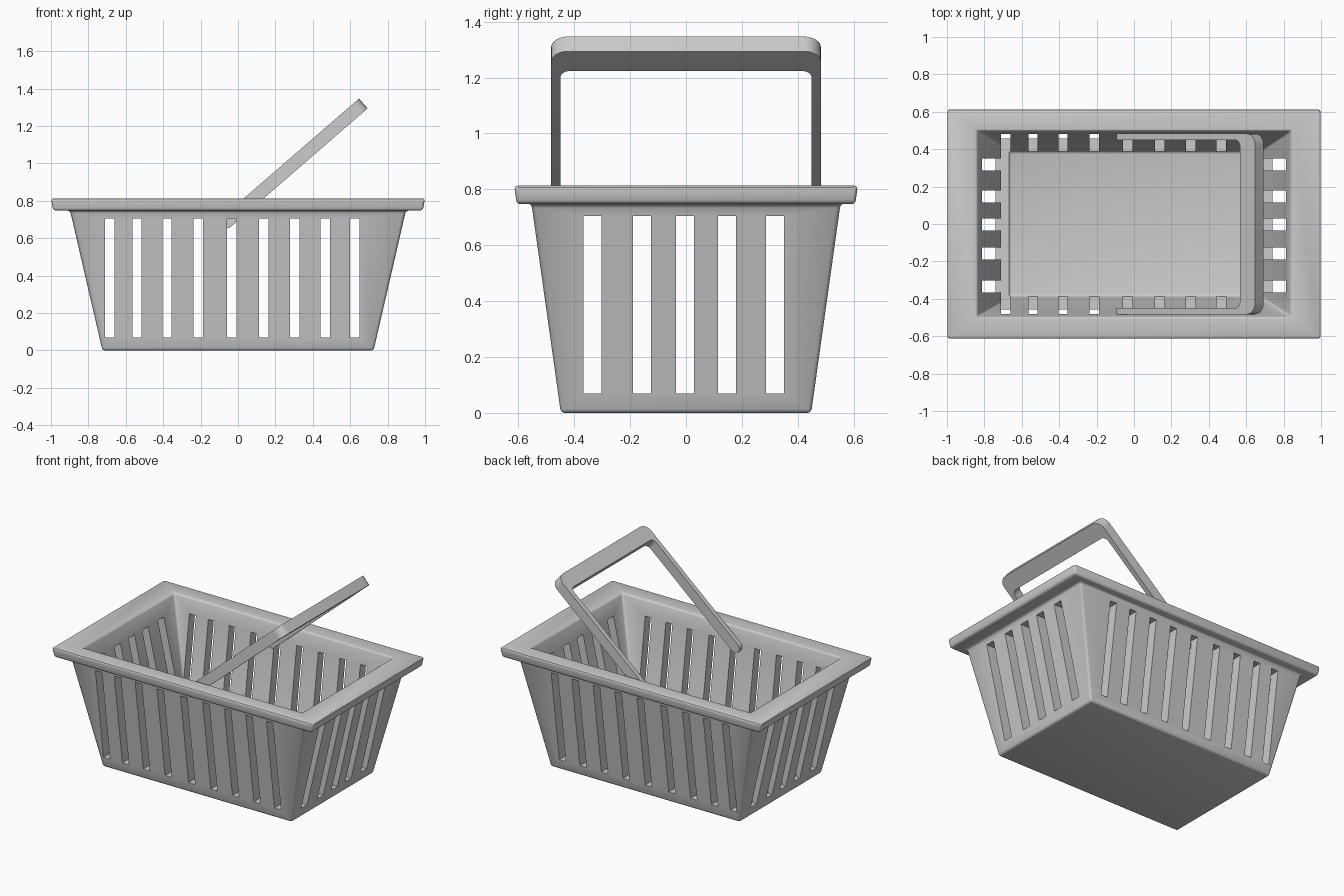
import bpy, bmesh
from math import sin, cos, pi, radians
from mathutils import Matrix, Vector

if "Cube" in bpy.data.objects:
    bpy.data.objects.remove(bpy.data.objects["Cube"])


def make_object(name, bm):
    bmesh.ops.recalc_face_normals(bm, faces=bm.faces)
    mesh = bpy.data.meshes.new(name)
    bm.to_mesh(mesh)
    bm.free()
    obj = bpy.data.objects.new(name, mesh)
    bpy.context.collection.objects.link(obj)
    return obj


def add_bevel(obj, width, segments):
    mod = obj.modifiers.new("Bevel", "BEVEL")
    mod.width, mod.segments = width, segments
    mod.limit_method, mod.angle_limit = "ANGLE", radians(30)


def finish(obj):
    # apply modifiers, then smooth shade with sharp edges kept
    bpy.ops.object.select_all(action="DESELECT")
    obj.select_set(True)
    bpy.context.view_layer.objects.active = obj
    for mod in list(obj.modifiers):
        bpy.ops.object.modifier_apply(modifier=mod.name)
    bpy.ops.object.shade_smooth_by_angle(angle=radians(30))


def slot_cutter(name, boxes):
    bm = bmesh.new()
    for centre, size in boxes:
        mat = Matrix.Translation(centre) @ Matrix.Diagonal((*size, 1))
        bmesh.ops.create_cube(bm, size=1, matrix=mat)
    obj = make_object(name, bm)
    obj.hide_render = True
    return obj


# basket shell: rectangular rings from outer bottom, over the rim, to inner floor
rings = [(0.725, 0.448, 0), (0.898, 0.553, 0.748), (0.988, 0.606, 0.748),
         (1.0, 0.615, 0.813), (0.838, 0.498, 0.813), (0.668, 0.388, 0.06)]
bm = bmesh.new()
loops = [[bm.verts.new((sx * hx, sy * hy, z))
          for sx, sy in ((-1, -1), (1, -1), (1, 1), (-1, 1))] for hx, hy, z in rings]
for a, b in zip(loops, loops[1:]):
    for i in range(4):
        j = (i + 1) % 4
        bm.faces.new((a[i], a[j], b[j], b[i]))
bm.faces.new(loops[0])
bm.faces.new(loops[-1])
basket = make_object("basket", bm)
add_bevel(basket, 0.014, 3)

# slots cut straight through opposite walls
z0, z1 = 0.07, 0.705
zc, zh = (z0 + z1) / 2, z1 - z0
side_x = (-0.685, -0.54, -0.38, -0.213, -0.033, 0.137, 0.303, 0.467, 0.625)
end_y = (-0.335, -0.157, -0.003, 0.147, 0.318)
cutters = [
    slot_cutter("side_slots", [((x, 0, zc), (0.05, 3, zh)) for x in side_x]),
    slot_cutter("end_slots", [((0, y, zc), (3, 0.065, zh)) for y in end_y]),
]
for cutter in cutters:
    mod = basket.modifiers.new("Slots", "BOOLEAN")
    mod.operation, mod.solver, mod.object = "DIFFERENCE", "EXACT", cutter
finish(basket)
for cutter in cutters:
    bpy.data.objects.remove(cutter)

# handle: U outline (u = along the arms, y = across), thickened and tilted
tilt = radians(40.9)
pivot = Vector((-0.06, 0, 0.688))
length, half, yo, yi, bar = 0.966, 0.035, 0.483, 0.449, 0.107


def corner(u, y, r, n=6):
    return [(u - r + r * sin(t), y - r + r * cos(t))
            for t in (pi / 2 * i / n for i in range(n + 1))]


outer = [(0, yo)] + corner(length, yo, 0.06)
inner = [(0, yi)] + corner(length - bar, yi, 0.035)
outer += [(u, -y) for u, y in reversed(outer)]
inner += [(u, -y) for u, y in reversed(inner)]


def place(u, y, w):
    return pivot + Vector((u * cos(tilt) - w * sin(tilt), y, u * sin(tilt) + w * cos(tilt)))


bm = bmesh.new()
top, low = [[[bm.verts.new(place(u, y, w)) for u, y in line] for line in (outer, inner)]
            for w in (half, -half)]
for i in range(len(outer) - 1):
    for a, b in ((top[0], top[1]), (low[0], low[1]), (top[0], low[0]), (top[1], low[1])):
        bm.faces.new((a[i], a[i + 1], b[i + 1], b[i]))

# rounded pivot ends of the two arms
n = 10
for k, s in ((0, 1), (-1, -1)):
    sides = []
    for line, y in ((0, yo), (1, yi)):
        arc = [bm.verts.new(place(-half * sin(pi * i / n), s * y, half * cos(pi * i / n)))
               for i in range(1, n)]
        sides.append([top[line][k]] + arc + [low[line][k]])
        bm.faces.new(sides[-1])
    for i in range(n):
        bm.faces.new((sides[0][i], sides[0][i + 1], sides[1][i + 1], sides[1][i]))
handle = make_object("handle", bm)
finish(handle)
